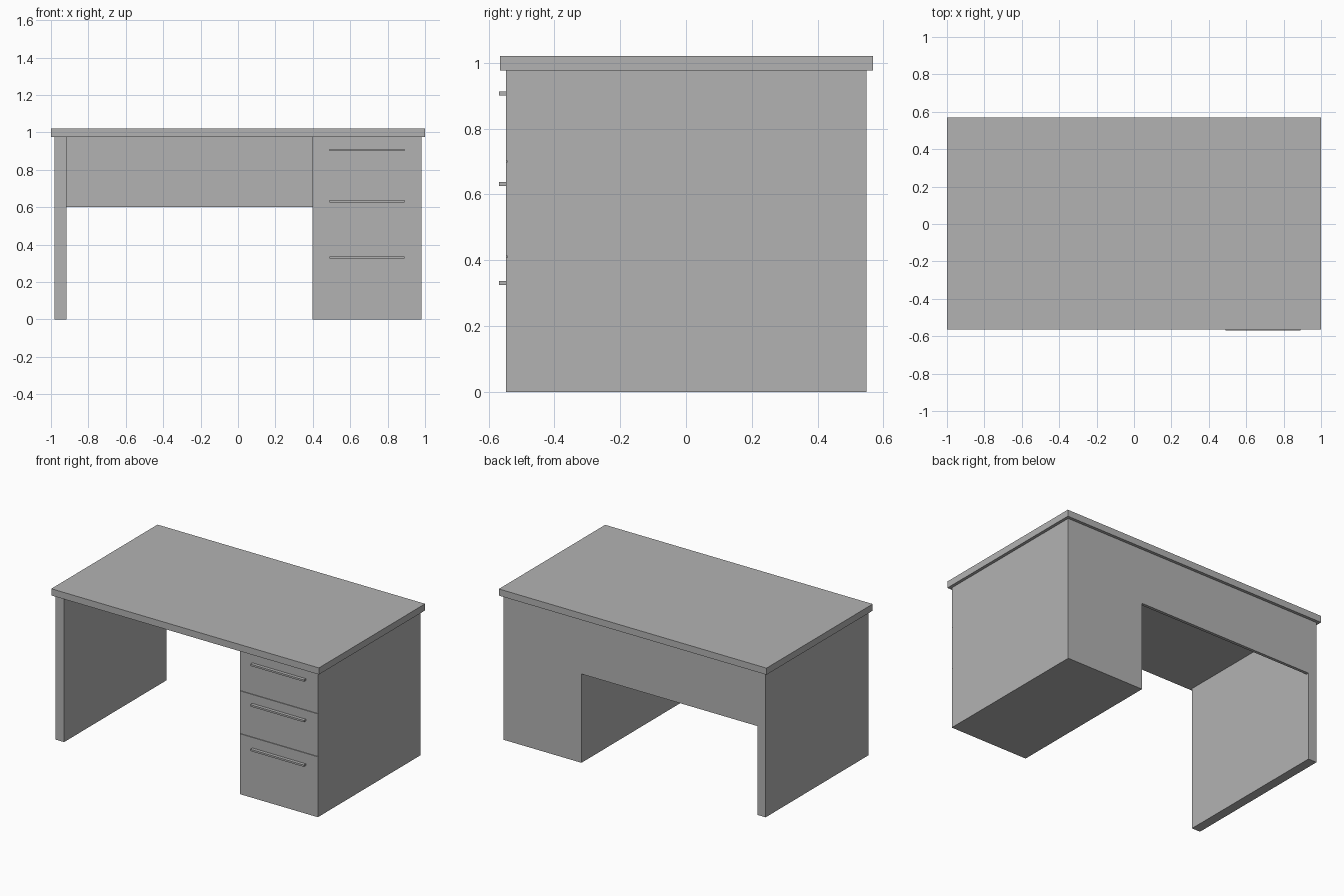
import bpy, bmesh

if "Cube" in bpy.data.objects:
    bpy.data.objects.remove(bpy.data.objects["Cube"])

grey = bpy.data.materials.new("plain_grey")
grey.diffuse_color = (0.45, 0.45, 0.45, 1)
grey.use_nodes = True
grey.node_tree.nodes["Principled BSDF"].inputs["Base Color"].default_value = grey.diffuse_color


def extrude_x(name, profile, x0, x1):
    """Solid made by sweeping a (y, z) profile from x0 to x1."""
    bm = bmesh.new()
    face = bm.faces.new([bm.verts.new((x0, y, z)) for y, z in profile])
    new = bmesh.ops.extrude_face_region(bm, geom=[face])["geom"]
    bmesh.ops.translate(bm, vec=(x1 - x0, 0, 0),
                        verts=[v for v in new if isinstance(v, bmesh.types.BMVert)])
    bmesh.ops.recalc_face_normals(bm, faces=bm.faces)
    mesh = bpy.data.meshes.new(name)
    bm.to_mesh(mesh)
    bm.free()
    mesh.materials.append(grey)
    obj = bpy.data.objects.new(name, mesh)
    bpy.context.collection.objects.link(obj)
    return obj


def box(name, x0, x1, y0, y1, z0, z1):
    return extrude_x(name, [(y0, z0), (y1, z0), (y1, z1), (y0, z1)], x0, x1)


FRONT, BACK, TOP = -0.547, 0.549, 0.976
PED_LEFT, PED_RIGHT, LEG_IN = 0.397, 0.98, -0.917

# Worktop, side leg and back panel
box("desk_top", -1, 1, -0.565, 0.569, TOP, 1.021)
box("side_leg", -0.98, LEG_IN, FRONT, BACK, 0, TOP)
box("back_panel", LEG_IN, PED_LEFT, BACK - 0.02, BACK, 0.60, TOP)

# Drawer pedestal with shallow seams between the drawer fronts
profile = [(BACK, TOP), (BACK, 0), (FRONT, 0)]
for z in (0.41, 0.70):
    lo, hi, inner = z - 0.002, z + 0.002, FRONT + 0.005
    profile += [(FRONT, lo), (inner, lo), (inner, hi), (FRONT, hi)]
profile.append((FRONT, TOP))
extrude_x("drawer_pedestal", profile, PED_LEFT, PED_RIGHT)

# Bar handles
for i, z in enumerate((0.331, 0.632, 0.906)):
    box(f"drawer_handle_{i + 1}", 0.49, 0.89, -0.569, FRONT, z - 0.006, z + 0.006)
